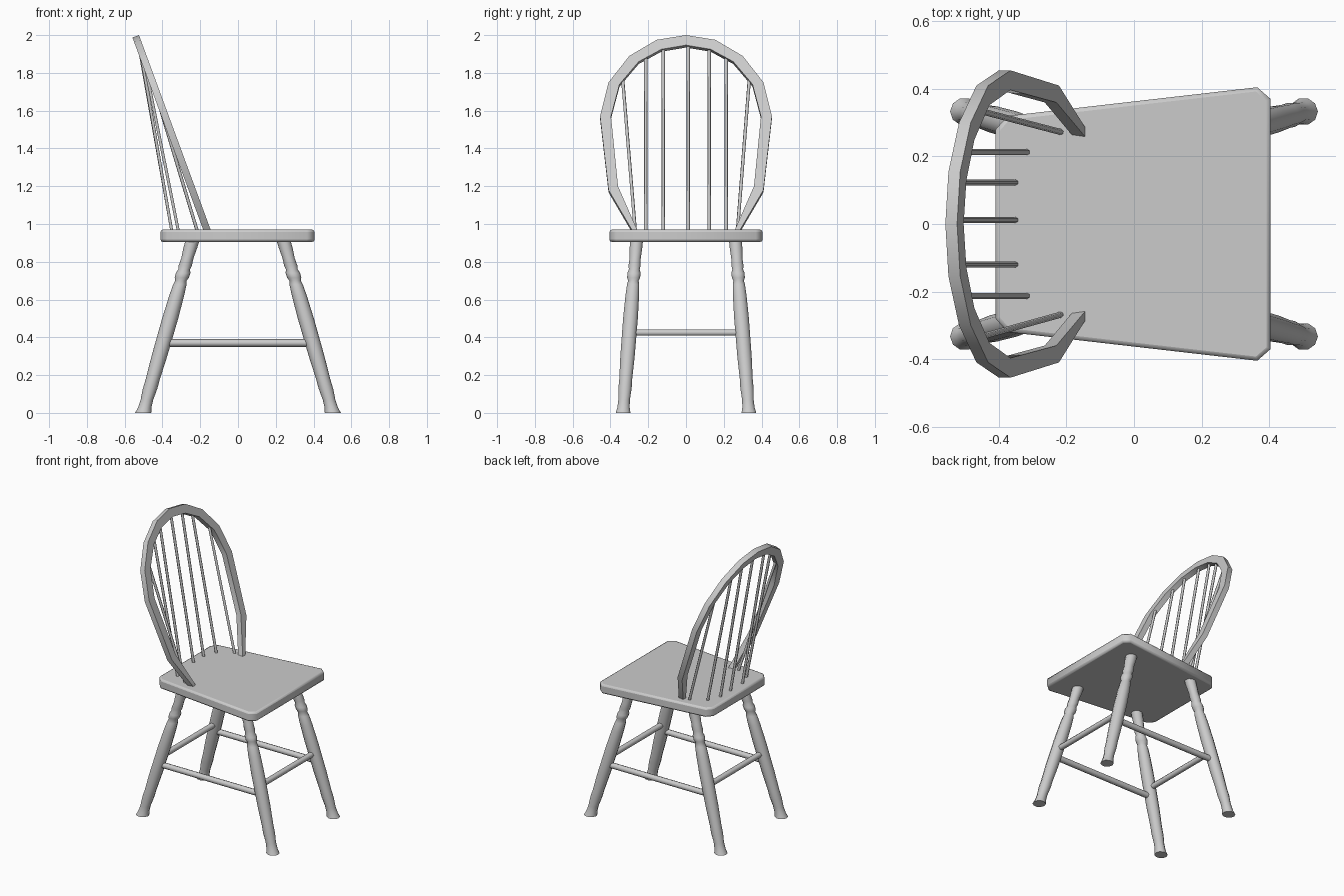
import bpy
import bmesh
from math import cos, sin, pi, radians
from mathutils import Vector

if "Cube" in bpy.data.objects:
    bpy.data.objects.remove(bpy.data.objects["Cube"])

GREY = (0.6, 0.6, 0.6, 1.0)
wood = bpy.data.materials.new("plain grey")
wood.use_nodes = True
wood.diffuse_color = GREY
wood.node_tree.nodes["Principled BSDF"].inputs["Base Color"].default_value = GREY


def finish(bm, name, angle=40):
    bmesh.ops.recalc_face_normals(bm, faces=bm.faces)
    mesh = bpy.data.meshes.new(name)
    bm.to_mesh(mesh)
    bm.free()
    mesh.materials.append(wood)
    obj = bpy.data.objects.new(name, mesh)
    bpy.context.collection.objects.link(obj)
    bpy.ops.object.select_all(action="DESELECT")
    obj.select_set(True)
    bpy.context.view_layer.objects.active = obj
    bpy.ops.object.shade_smooth_by_angle(angle=radians(angle))
    return obj


def bridge(bm, loops, closed=False):
    """Skin a row of equal vertex loops, capping the ends unless closed."""
    pairs = list(zip(loops, loops[1:]))
    if closed:
        pairs.append((loops[-1], loops[0]))
    for a, b in pairs:
        for i in range(len(a)):
            j = (i + 1) % len(a)
            bm.faces.new((a[i], a[j], b[j], b[i]))
    if not closed:
        bm.faces.new(loops[0])
        bm.faces.new(loops[-1])


def rod(name, start, end, radius, sides=6):
    start, end = Vector(start), Vector(end)
    axis = end - start
    turn = axis.to_track_quat("Z", "Y")
    bm = bmesh.new()
    loops = []
    for centre in (start, end):
        loops.append([bm.verts.new(centre + turn @ Vector(
            (radius * cos(2 * pi * i / sides), radius * sin(2 * pi * i / sides), 0)))
            for i in range(sides)])
    bridge(bm, loops)
    return finish(bm, name, 65)


# Seat: tapered board with clipped corners and softened edges
half = [(-0.41, 0.28), (-0.375, 0.32), (0.365, 0.405), (0.405, 0.37)]
outline = half + [(x, -y) for x, y in reversed(half)]
bm = bmesh.new()
bridge(bm, [[bm.verts.new((x, y, z)) for x, y in outline] for z in (0.905, 0.97)])
seat = finish(bm, "seat", 50)
bevel = seat.modifiers.new("soft edge", "BEVEL")
bevel.width = 0.012
bevel.segments = 2
bevel.limit_method = "ANGLE"
bevel.angle_limit = radians(60)

# Legs: turned profile of (height, radius) swept along a splayed axis
TURNING = [(0, 0.041), (0.03, 0.034), (0.07, 0.032), (0.13, 0.037), (0.18, 0.036),
           (0.3, 0.04), (0.5, 0.041), (0.62, 0.038), (0.68, 0.034), (0.7, 0.029),
           (0.715, 0.036), (0.74, 0.037), (0.76, 0.03), (0.78, 0.034),
           (0.82, 0.031), (0.87, 0.035), (0.92, 0.036)]


def leg_centre(sx, sy, z):
    t = z / 0.91
    return Vector((sx * (0.502 - 0.26 * t), sy * (0.333 - 0.071 * t), z))


for sx, end in ((1, "front"), (-1, "back")):
    for sy, side in ((1, "left"), (-1, "right")):
        bm = bmesh.new()
        loops = []
        for z, r in TURNING:
            c = leg_centre(sx, sy, z)
            loops.append([bm.verts.new(c + Vector(
                (r * 1.04 * cos(pi * i / 5), r * sin(pi * i / 5), 0))) for i in range(10)])
        bridge(bm, loops)
        finish(bm, f"{end}_{side}_leg", 50)

# Stretchers between the legs
for s, side, end in ((1, "left", "front"), (-1, "right", "back")):
    rod(f"{side}_stretcher", leg_centre(-1, s, 0.37), leg_centre(1, s, 0.37), 0.02, 8)
    rod(f"{end}_stretcher", leg_centre(s, -1, 0.425), leg_centre(s, 1, 0.425), 0.019)

# Bow: faceted hoop on a plane leaning back, as (y, z) outer and inner points
LEAN = 0.368
outer = [(0.275, 0.95), (0.41, 1.18), (0.455, 1.57), (0.41, 1.75), (0.3, 1.89), (0.155, 1.975)]
inner = [(0.25, 0.95), (0.36, 1.2), (0.397, 1.57), (0.352, 1.74), (0.25, 1.86), (0.13, 1.925)]
THICK = Vector((1, 0, LEAN)).normalized() * 0.037


def bow_point(y, z):
    return Vector((-0.145 - LEAN * (z - 0.97), y, z))


rims = [half + [(0, top)] + [(-y, z) for y, z in reversed(half)]
        for half, top in ((outer, 2.0), (inner, 1.947))]
bm = bmesh.new()
loops = []
for out, inn in zip(*rims):
    a, b = bow_point(*out), bow_point(*inn)
    loops.append([bm.verts.new(p) for p in (a, b, b - THICK, a - THICK)])
bridge(bm, loops)
finish(bm, "back_bow", 25)

# Spindles: (base x, base y, top y, top z), fanned between seat and bow
SPINDLES = [(-0.35, 0.012, 0.012, 1.96), (-0.35, 0.123, 0.123, 1.94), (-0.35, -0.12, -0.12, 1.94),
            (-0.315, 0.213, 0.213, 1.89), (-0.315, -0.213, -0.213, 1.89),
            (-0.215, 0.272, 0.335, 1.77), (-0.215, -0.268, -0.335, 1.77)]
for i, (x, y, top_y, top_z) in enumerate(SPINDLES):
    rod(f"spindle_{i + 1}", (x, y, 0.96), bow_point(top_y, top_z) - THICK * 0.5, 0.009)
